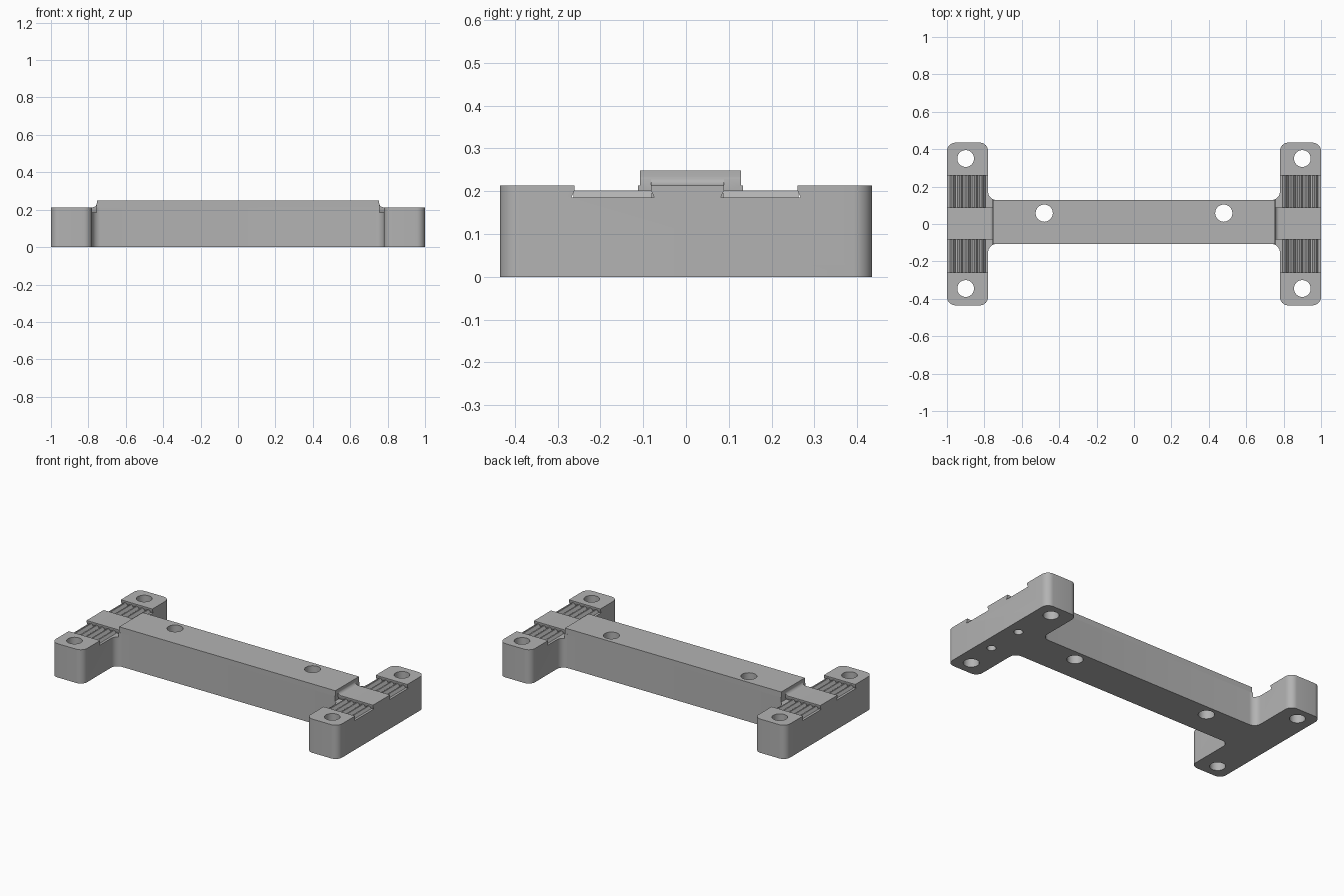
import bpy, bmesh, math
from mathutils import Vector

cube = bpy.data.objects.get("Cube")
if cube:
    bpy.data.objects.remove(cube, do_unlink=True)

grey = bpy.data.materials.new("plain grey")
grey.use_nodes = True
colour = (0.45, 0.45, 0.45, 1)
grey.diffuse_color = colour
grey.node_tree.nodes["Principled BSDF"].inputs["Base Color"].default_value = colour

TOP, RAIL_TOP, FLOOR = 0.213, 0.248, 0.185
ARM_IN, ARM_Y = 0.78, 0.435
RAIL_BACK, RAIL_FRONT = 0.128, -0.107


def rounded(points, radius, steps=8):
    """Round every corner of a closed outline with an arc."""
    out = []
    for i, p in enumerate(points):
        p = Vector(p)
        a = (Vector(points[i - 1]) - p).normalized()
        b = (Vector(points[(i + 1) % len(points)]) - p).normalized()
        centre = p + (a + b) * radius
        for k in range(steps + 1):
            t = k / steps * math.pi / 2
            out.append(centre - b * radius * math.cos(t) - a * radius * math.sin(t))
    return out


def prism(name, outline, axis, lo, hi):
    """Extrude a 2D outline along one axis."""
    place = {"x": lambda p, h: (h, p[0], p[1]),
             "y": lambda p, h: (p[0], h, p[1]),
             "z": lambda p, h: (p[0], p[1], h)}[axis]
    bm = bmesh.new()
    base = bm.faces.new([bm.verts.new(place(p, lo)) for p in outline])
    grown = bmesh.ops.extrude_face_region(bm, geom=[base])["geom"]
    shift = Vector(place((0, 0), hi - lo))
    bmesh.ops.translate(bm, vec=shift, verts=[g for g in grown if isinstance(g, bmesh.types.BMVert)])
    bmesh.ops.recalc_face_normals(bm, faces=bm.faces)
    mesh = bpy.data.meshes.new(name)
    bm.to_mesh(mesh)
    bm.free()
    mesh.materials.append(grey)
    obj = bpy.data.objects.new(name, mesh)
    bpy.context.collection.objects.link(obj)
    return obj


def combine(target, tool, operation):
    """Apply a boolean and discard the tool."""
    mod = target.modifiers.new("cut", "BOOLEAN")
    mod.object, mod.operation, mod.solver = tool, operation, "EXACT"
    bpy.context.view_layer.objects.active = target
    bpy.ops.object.modifier_apply(modifier=mod.name)
    bpy.data.objects.remove(tool, do_unlink=True)


def drill(x, y, radius, lo, hi):
    circle = [(x + radius * math.cos(k * math.tau / 32), y + radius * math.sin(k * math.tau / 32))
              for k in range(32)]
    combine(frame, prism("drill", circle, "z", lo, hi), "DIFFERENCE")


# H-shaped frame with rounded corners
half = [(ARM_IN, RAIL_FRONT), (ARM_IN, -ARM_Y), (1, -ARM_Y),
        (1, ARM_Y), (ARM_IN, ARM_Y), (ARM_IN, RAIL_BACK)]
other = [(-x, y) for x, y in reversed(half)]
frame = prism("frame", rounded(half + other, 0.045), "z", 0, TOP)

# Raised rail with coved ends
cove = [(0.755 + 0.022 * (1 - math.cos(t)), TOP + 0.022 * (1 - math.sin(t)))
        for t in [k / 8 * math.pi / 2 for k in range(8, -1, -1)]]
cove = [(0.755 + 0.022 * (1 - math.sin(k / 8 * math.pi / 2)),
         TOP + 0.022 * (1 - math.cos(k / 8 * math.pi / 2))) for k in range(9)]
side = [(0.777, 0.1)] + cove + [(0.755, RAIL_TOP)]
rail = prism("rail", side + [(-x, z) for x, z in reversed(side)], "y", RAIL_FRONT, RAIL_BACK)
combine(frame, rail, "UNION")

# Undercut strap channels across each arm
channels = [(-0.26, -0.082), (0.089, 0.26)]
for s in (-1, 1):
    for a, b in channels:
        profile = [(a - 0.008, FLOOR), (b + 0.008, FLOOR), (b, 0.203), (b, 0.3), (a, 0.3), (a, 0.203)]
        lo, hi = sorted((s * 0.756, s * 1.1))
        combine(frame, prism("channel", profile, "x", lo, hi), "DIFFERENCE")

# Through holes, and two blind holes underneath one arm
for s in (-1, 1):
    drill(s * 0.9, 0.35, 0.045, -0.1, 0.4)
    drill(s * 0.9, -0.345, 0.045, -0.1, 0.4)
    drill(s * 0.48, 0.058, 0.046, -0.1, 0.4)
for y in (-0.145, 0.09):
    drill(0.92, y, 0.026, -0.1, 0.1)

# Grip ridges on the channel floors
for s in (-1, 1):
    for a, b in channels:
        for k in range(5):
            x = s * (0.81 + 0.04 * k)
            prism("grip_ridge", [(x - 0.018, 0.18), (x + 0.018, 0.18), (x + 0.004, 0.202), (x - 0.004, 0.202)],
                  "y", a - 0.003, b + 0.003)

bpy.ops.object.select_all(action="DESELECT")
frame.select_set(True)
bpy.context.view_layer.objects.active = frame
bpy.ops.object.shade_smooth_by_angle(angle=math.radians(30))
